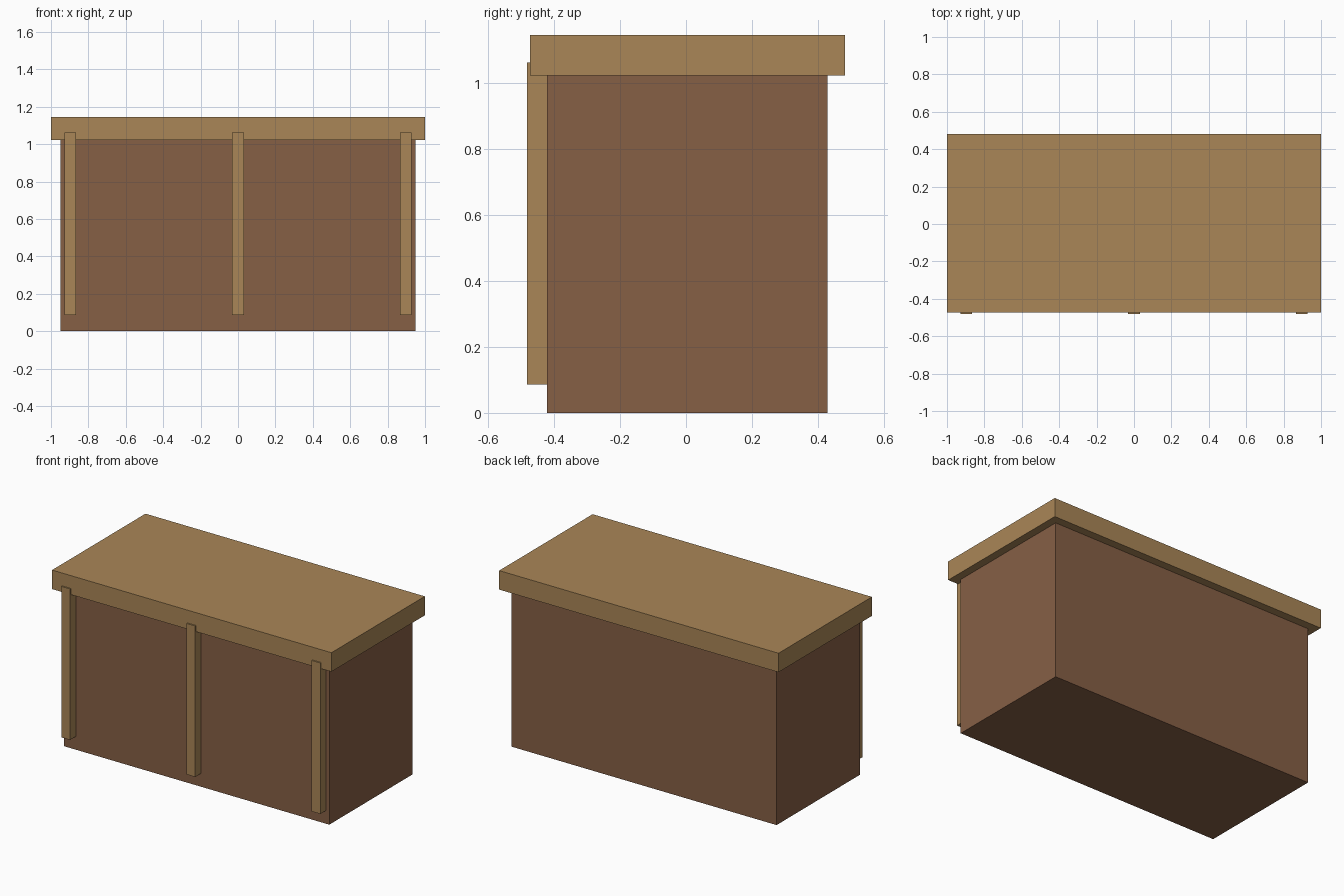
import bpy, bmesh
from mathutils import Vector

if "Cube" in bpy.data.objects:
    bpy.data.objects.remove(bpy.data.objects["Cube"])


def material(name, rgb):
    m = bpy.data.materials.new(name)
    m.diffuse_color = (*rgb, 1)
    m.use_nodes = True
    m.node_tree.nodes["Principled BSDF"].inputs["Base Color"].default_value = m.diffuse_color
    return m


def box(name, lo, hi, mat):
    lo, hi = Vector(lo), Vector(hi)
    bm = bmesh.new()
    bmesh.ops.create_cube(bm, size=1)
    bmesh.ops.scale(bm, vec=hi - lo, verts=bm.verts)
    mesh = bpy.data.meshes.new(name)
    bm.to_mesh(mesh)
    bm.free()
    mesh.materials.append(mat)
    ob = bpy.data.objects.new(name, mesh)
    ob.location = (lo + hi) / 2
    bpy.context.collection.objects.link(ob)
    return ob


dark_wood = material("dark_wood", (0.24, 0.115, 0.06))
light_wood = material("light_wood", (0.40, 0.24, 0.095))

# Counter body
box("counter_body", (-0.949, -0.422, 0), (0.949, 0.429, 1.03), dark_wood)

# Overhanging worktop
box("worktop", (-1, -0.473, 1.023), (1, 0.482, 1.146), light_wood)

# Front battens, tucked into the body and worktop
for side, x in (("left", -0.896), ("middle", 0), ("right", 0.896)):
    box(f"{side}_batten", (x - 0.031, -0.482, 0.086),
        (x + 0.031, -0.415, 1.063), light_wood)
